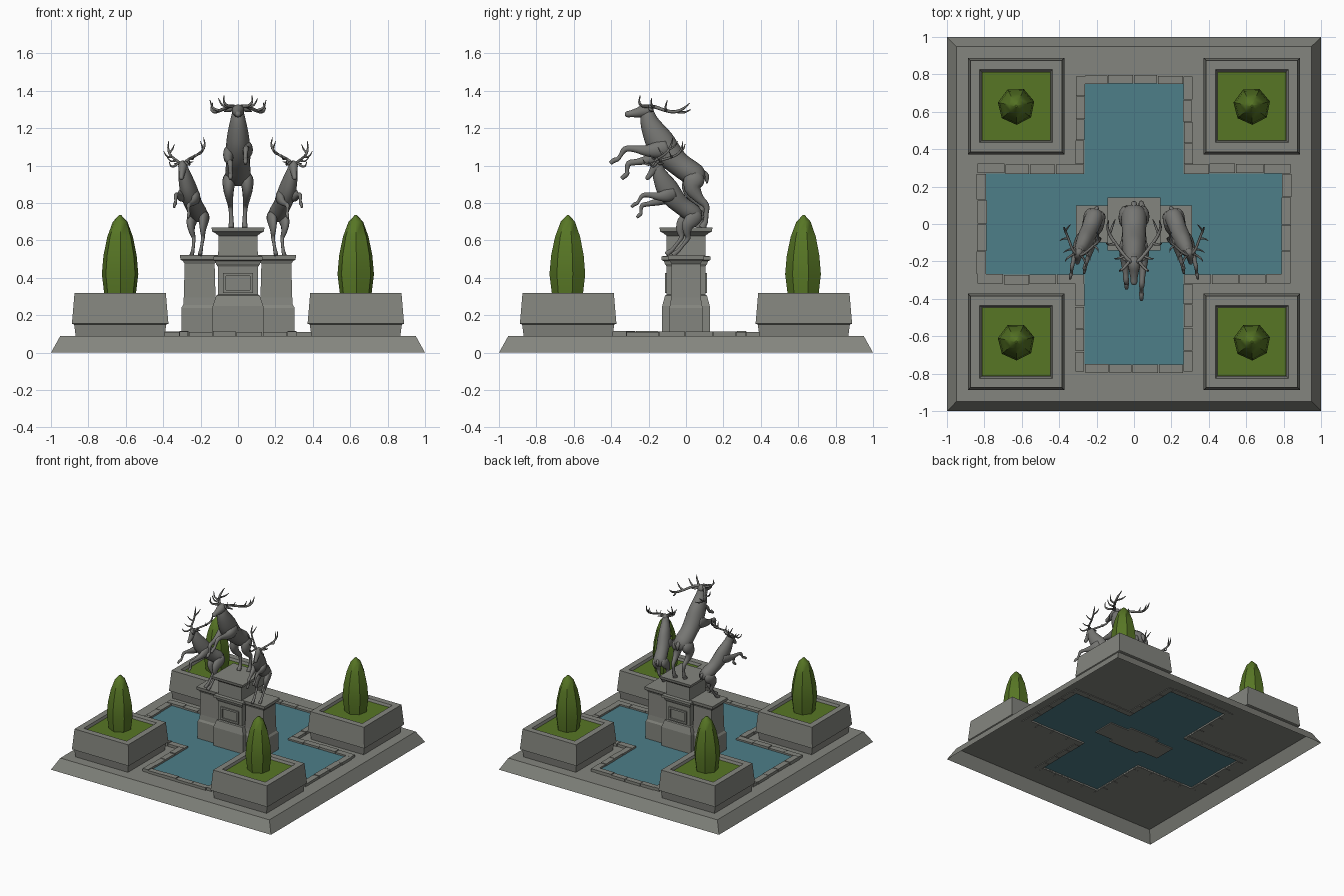
import bpy, bmesh, math, random
from mathutils import Matrix, Vector
random.seed(4)


def material(name, rgb):
    m = bpy.data.materials.new(name)
    m.diffuse_color = (*rgb, 1)
    return m


GREEN = material("leaf_green", (0.095, 0.18, 0.018))
BLUE = material("water_blue", (0.075, 0.21, 0.25))
STONE = material("stone_grey", (0.23, 0.235, 0.21))
DARK = material("statue_grey", (0.18, 0.18, 0.17))


def finish(name, bm, mat=STONE, smooth=False, recalc=True):
    if recalc:
        bmesh.ops.recalc_face_normals(bm, faces=bm.faces)
    me = bpy.data.meshes.new(name)
    bm.to_mesh(me)
    bm.free()
    ob = bpy.data.objects.new(name, me)
    bpy.context.collection.objects.link(ob)
    me.materials.append(mat)
    for p in me.polygons:
        p.use_smooth = smooth
    return ob


def loft(bm, rings, caps=True):
    vs = [[bm.verts.new(p) for p in r] for r in rings]
    n = len(vs[0])
    for a, b in zip(vs, vs[1:]):
        for i in range(n):
            bm.faces.new((a[i], a[(i + 1) % n], b[(i + 1) % n], b[i]))
    if caps:
        bm.faces.new(vs[0][::-1])
        bm.faces.new(vs[-1])


def stack(bm, cx, cy, profile, caps=True):
    """Rectangular sections (z, half x, half y) stacked upward."""
    loft(bm, [[(cx + sx * hx, cy + sy * hy, z) for sx, sy in ((-1, -1), (1, -1), (1, 1), (-1, 1))]
              for z, hx, hy in profile], caps)


def box(bm, x0, x1, y0, y1, z0, z1):
    stack(bm, (x0 + x1) / 2, (y0 + y1) / 2,
          [(z, abs(x1 - x0) / 2, abs(y1 - y0) / 2) for z in (z0, z1)])


def tube(bm, pts, M, n=12, sub=3):
    """Smooth tube through (x, y, z, half width, half depth) points."""
    P = [Vector(p) if len(p) == 5 else Vector((*p, p[3])) for p in pts]
    Q = [P[0]] + P + [P[-1]]
    S = []
    for i in range(1, len(Q) - 2):
        a, b, c, d = Q[i - 1:i + 3]
        for k in range(sub):
            t = k / sub
            S.append(0.5 * (2 * b + (c - a) * t + (2 * a - 5 * b + 4 * c - d) * t * t
                            + (3 * b - a - 3 * c + d) * t ** 3))
    S.append(P[-1])
    rings = []
    for i, s in enumerate(S):
        t = (Vector(S[min(i + 1, len(S) - 1)][:3]) - Vector(S[max(i - 1, 0)][:3])).normalized()
        side = (Vector((1, 0, 0)) - t * t.x).normalized()
        up = t.cross(side)
        rings.append([M @ (Vector(s[:3]) + side * (s[3] * math.cos(u)) + up * (s[4] * math.sin(u)))
                      for u in (2 * math.pi * k / n for k in range(n))])
    loft(bm, rings)


def stag(name, M, head_pitch, swing):
    bm = bmesh.new()
    # trunk and neck
    tube(bm, [(0, .1, .925, .02, .02), (0, .085, .93, .048, .042), (0, .055, .945, .064, .06),
              (0, .015, .97, .068, .064), (0, -.04, 1.01, .064, .064), (0, -.095, 1.065, .067, .074),
              (0, -.14, 1.13, .062, .076), (0, -.175, 1.19, .053, .062), (0, -.197, 1.24, .042, .048),
              (0, -.205, 1.285, .03, .034), (0, -.205, 1.30, .015, .02)], M, 16)
    # tail
    tube(bm, [(0, .085, .965, .015), (0, .108, .945, .016), (0, .112, .905, .004)], M, 8)
    # hind legs, swung forward under the body by shearing
    for s, o in ((1, 0), (-1, -.025)):
        leg = [(s * .035, .045, .965, .02, .03), (s * .045, .045, .93, .036, .055),
               (s * .05, .035 + o / 2, .88, .03, .045), (s * .046, .07 + o, .825, .02, .026),
               (s * .04, .108 + o, .785, .014, .017), (s * .037, .108 + o, .74, .011, .012),
               (s * .036, .104 + o, .70, .013, .014), (s * .036, .095 + o, .685, .014, .017),
               (s * .036, .088 + o, .668, .016, .021)]
        tube(bm, [(p[0], p[1] - swing * max(0, .93 - p[2]), *p[2:]) for p in leg], M)
    # raised front legs
    tube(bm, [(.045, -.1, 1.10, .025, .04), (.05, -.15, 1.085, .03, .045), (.05, -.21, 1.08, .023, .03),
              (.045, -.28, 1.09, .015, .017), (.042, -.325, 1.088, .015, .016), (.04, -.35, 1.055, .01, .011),
              (.04, -.365, 1.035, .012, .012), (.04, -.385, 1.028, .012, .013), (.04, -.405, 1.012, .009, .01)], M)
    tube(bm, [(-.045, -.09, 1.08, .025, .04), (-.05, -.13, 1.06, .03, .045), (-.05, -.19, 1.035, .023, .028),
              (-.045, -.26, 1.02, .015, .017), (-.042, -.305, 1.012, .015, .016), (-.04, -.315, .98, .01, .011),
              (-.04, -.315, .957, .012, .012), (-.04, -.328, .945, .012, .013), (-.04, -.345, .93, .009, .01)], M)
    # head, pitched about the top of the neck
    c = Vector((0, -.2, 1.285))
    H = M @ Matrix.Translation(c) @ Matrix.Rotation(math.radians(head_pitch), 4, 'X') @ Matrix.Translation(-c)
    tube(bm, [(0, -.175, 1.295, .012, .014), (0, -.19, 1.295, .028, .03), (0, -.22, 1.293, .033, .034),
              (0, -.255, 1.284, .026, .027), (0, -.29, 1.278, .019, .019), (0, -.315, 1.274, .017, .016),
              (0, -.326, 1.272, .008, .008)], H)
    for s in (1, -1):
        # ears
        tube(bm, [(s * .02, -.195, 1.305, .008), (s * .045, -.185, 1.297, .015, .008),
                  (s * .075, -.172, 1.29, .002)], H, 8)
        # antler beams and tines
        for tine in (
                [(.016, -.205, 1.315, .011), (.05, -.17, 1.315, .010), (.095, -.11, 1.295, .009),
                 (.128, -.06, 1.288, .009), (.142, -.015, 1.305, .007), (.135, .02, 1.335, .002)],
                [(.025, -.2, 1.317, .009), (.055, -.235, 1.32, .008), (.075, -.25, 1.34, .006), (.075, -.245, 1.375, .002)],
                [(.05, -.17, 1.315, .008), (.085, -.185, 1.325, .006), (.105, -.185, 1.36, .002)],
                [(.1, -.105, 1.294, .008), (.135, -.11, 1.31, .006), (.15, -.1, 1.35, .002)],
                [(.13, -.055, 1.288, .007), (.115, -.01, 1.285, .006), (.1, .025, 1.30, .002)]):
            tube(bm, [(s * p[0], *p[1:]) for p in tine], H, 7)
    finish(name, bm, DARK, smooth=True)


# base: open shell with a cross-shaped pool hole
bm = bmesh.new()
stack(bm, 0, 0, [(0, 1, 1), (.09, .95, .95)], caps=False)
xs = [-.95, -.79, -.265, .265, .79, .95]
ys = [-.95, -.75, -.27, .27, .75, .95]
for i in range(5):
    for j in range(5):
        if not ((i == 2 and 0 < j < 4) or (j == 2 and 0 < i < 4)):
            bm.faces.new([bm.verts.new((x, y, .09)) for x, y in (
                (xs[i], ys[j]), (xs[i + 1], ys[j]), (xs[i + 1], ys[j + 1]), (xs[i], ys[j + 1]))])
bmesh.ops.remove_doubles(bm, verts=bm.verts, dist=1e-5)
finish("base", bm)

# water
bm = bmesh.new()
quad = [(.79, -.27), (.79, .27), (.265, .27), (.265, .75)]
cross = quad + [(-x, y) for x, y in quad[::-1]][:3] + [(-.79, -.27), (-.265, -.27), (-.265, -.75),
                                                       (.265, -.75), (.265, -.27)]
bm.faces.new([bm.verts.new((x, y, .098)) for x, y in cross])
finish("water", bm, BLUE, recalc=False)

# curb stones around the pool
bm = bmesh.new()


def stones(a, b, c0, c1, count, along_x):
    cuts = [a + (b - a) * k / count + (random.uniform(-.012, .012) if 0 < k < count else 0)
            for k in range(count + 1)]
    for p, q in zip(cuts, cuts[1:]):
        g = .002 if q > p else -.002
        top, d = .113 + random.uniform(-.003, .003), random.uniform(-.003, .003)
        if along_x:
            box(bm, p + g, q - g, c0 + d, c1 + d, .085, top)
        else:
            box(bm, c0 + d, c1 + d, p + g, q - g, .085, top)


for s in (1, -1):
    for t in (1, -1):
        stones(s * .265, s * .84, t * .27, t * .32, 4, True)
        stones(t * .32, t * .79, s * .265, s * .312, 4, False)
    stones(-.27, .27, s * .79, s * .84, 4, False)
    stones(-.265, .265, s * .75, s * .795, 4, True)
finish("curb_stones", bm)

# corner planters, soil and seven-sided shrubs
for i, (sx, sy) in enumerate(((1, 1), (-1, 1), (-1, -1), (1, -1))):
    cx, cy = sx * .63, sy * .63
    bm = bmesh.new()
    stack(bm, cx, cy, [(z, h, h) for z, h in (
        (.09, .238), (.15, .246), (.155, .258), (.32, .244), (.32, .195), (.29, .185))])
    finish(f"planter_{i}", bm)
    bm = bmesh.new()
    stack(bm, cx, cy, [(.291, .184, .184), (.302, .184, .184)])
    finish(f"soil_{i}", bm, GREEN)
    bm = bmesh.new()
    loft(bm, [[(cx + r * math.cos(a), cy + r * math.sin(a), z)
               for a in (k * math.tau / 7 + .25 for k in range(7))]
              for z, r in ((.3, .085), (.42, .1), (.52, .091), (.62, .07), (.70, .04), (.735, .006))])
    shrub = finish(f"shrub_{i}", bm, GREEN)
    bpy.ops.object.select_all(action='DESELECT')
    shrub.select_set(True)
    bpy.context.view_layer.objects.active = shrub
    bpy.ops.object.shade_smooth_by_angle(angle=math.radians(40))

# central pedestal with framed panels front and back
bm = bmesh.new()
stack(bm, 0, 0, [(.09, .135, .127), (.25, .135, .127), (.305, .117, .112), (.31, .108, .103),
                 (.46, .108, .103), (.475, .118, .113), (.49, .122, .118), (.495, .13, .13), (.515, .13, .13),
                 (.518, .106, .105), (.625, .104, .104), (.64, .122, .122), (.648, .138, .138), (.67, .142, .142)])
for s in (1, -1):
    for x0, x1, z0, z1 in ((-.08, .08, .41, .425), (-.08, .08, .32, .335), (-.08, -.065, .335, .41), (.065, .08, .335, .41)):
        box(bm, x0, x1, s * .1, s * .112, z0, z1)
finish("central_pedestal", bm)

# side pedestals
for s, n in ((1, "right"), (-1, "left")):
    bm = bmesh.new()
    stack(bm, s * .205, 0, [(.09, .098, .092), (.24, .098, .092), (.255, .088, .084), (.295, .085, .08),
                            (.475, .08, .078), (.49, .09, .085), (.498, .103, .096), (.522, .105, .098)])
    finish(f"{n}_pedestal", bm)

# stags: the smaller pair is turned outward, with heads lowered and hind legs tucked
stag("central_stag", Matrix.Identity(4), 0, 0)
for s, n in ((1, "right"), (-1, "left")):
    M = (Matrix.Translation((s * .222, -.075, .524)) @ Matrix.Rotation(math.radians(6 * s), 4, 'Y')
         @ Matrix.Rotation(math.radians(16 * s), 4, 'Z') @ Matrix.Diagonal((.72 * s, .78, .78, 1))
         @ Matrix.Translation((0, .105, -.67)))
    stag(f"{n}_stag", M, 40, .75)
